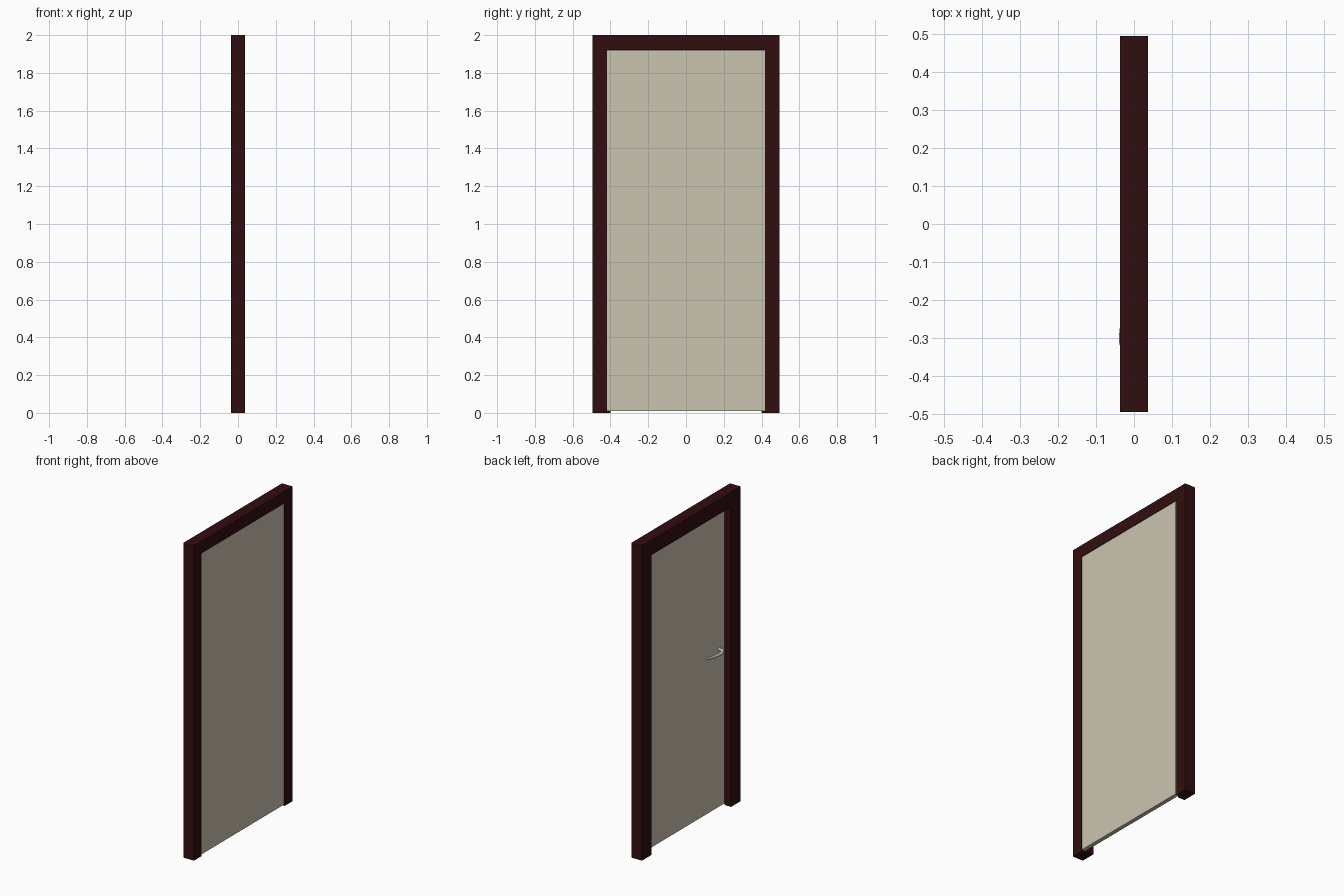
import bpy, bmesh

if "Cube" in bpy.data.objects:
    bpy.data.objects.remove(bpy.data.objects["Cube"])


def material(name, rgb):
    m = bpy.data.materials.new(name)
    m.diffuse_color = (*rgb, 1)
    m.use_nodes = True
    m.node_tree.nodes["Principled BSDF"].inputs["Base Color"].default_value = m.diffuse_color
    return m


WOOD = material("dark red wood", (0.030, 0.0042, 0.0050))
CREAM = material("cream panel", (0.60, 0.55, 0.44))
METAL = material("warm grey metal", (0.57, 0.54, 0.46))


def mesh_object(name, bm, mat):
    bmesh.ops.recalc_face_normals(bm, faces=bm.faces)
    me = bpy.data.meshes.new(name)
    bm.to_mesh(me)
    bm.free()
    me.materials.append(mat)
    ob = bpy.data.objects.new(name, me)
    bpy.context.collection.objects.link(ob)
    return ob


def box(name, lo, hi, mat):
    bm = bmesh.new()
    bmesh.ops.create_cube(bm, size=1)
    for v in bm.verts:
        v.co = [(a + b) / 2 + c * (b - a) for a, b, c in zip(lo, hi, v.co)]
    return mesh_object(name, bm, mat)


def tube(name, points, radii, mat):
    cu = bpy.data.curves.new(name, 'CURVE')
    cu.dimensions = '3D'
    cu.bevel_depth = 1
    cu.bevel_resolution = 2
    cu.resolution_u = 5
    cu.use_fill_caps = True
    sp = cu.splines.new('BEZIER')
    sp.bezier_points.add(len(points) - 1)
    for bp, co, r in zip(sp.bezier_points, points, radii):
        bp.co, bp.radius = co, r
        bp.handle_left_type = bp.handle_right_type = 'AUTO'
    cu.materials.append(mat)
    ob = bpy.data.objects.new(name, cu)
    bpy.context.collection.objects.link(ob)
    return ob


# Door frame: rebated section (x, inset) swept up, across and down
section = [(-0.037, 0), (0.037, 0), (0.037, 0.077),
           (0.009, 0.077), (0.009, 0.095), (-0.037, 0.095)]
bm = bmesh.new()
rings = [[bm.verts.new((x, side * (0.495 - d), 2 - d if top else 0)) for x, d in section]
         for side, top in ((-1, 0), (-1, 1), (1, 1), (1, 0))]
for a, b in zip(rings, rings[1:]):
    for i in range(len(section)):
        j = (i + 1) % len(section)
        bm.faces.new((a[i], a[j], b[j], b[i]))
bm.faces.new(rings[0])
bm.faces.new(rings[-1])
mesh_object("door_frame", bm, WOOD)

# Door leaf with a slightly recessed closing edge
box("door_leaf", (0.0095, -0.417, 0.01), (0.0355, 0.409, 1.922), CREAM)
box("door_edge_lip", (0.0095, 0.409, 0.01), (0.030, 0.417, 1.922), CREAM)

# Lever handle on the rebated side
tube("handle_lever",
     [(0.010, -0.345, 1.01), (-0.012, -0.345, 1.01), (-0.026, -0.325, 1.008),
      (-0.026, -0.25, 1.010), (-0.022, -0.175, 1.022)],
     [0.010, 0.010, 0.010, 0.009, 0.008], METAL)
